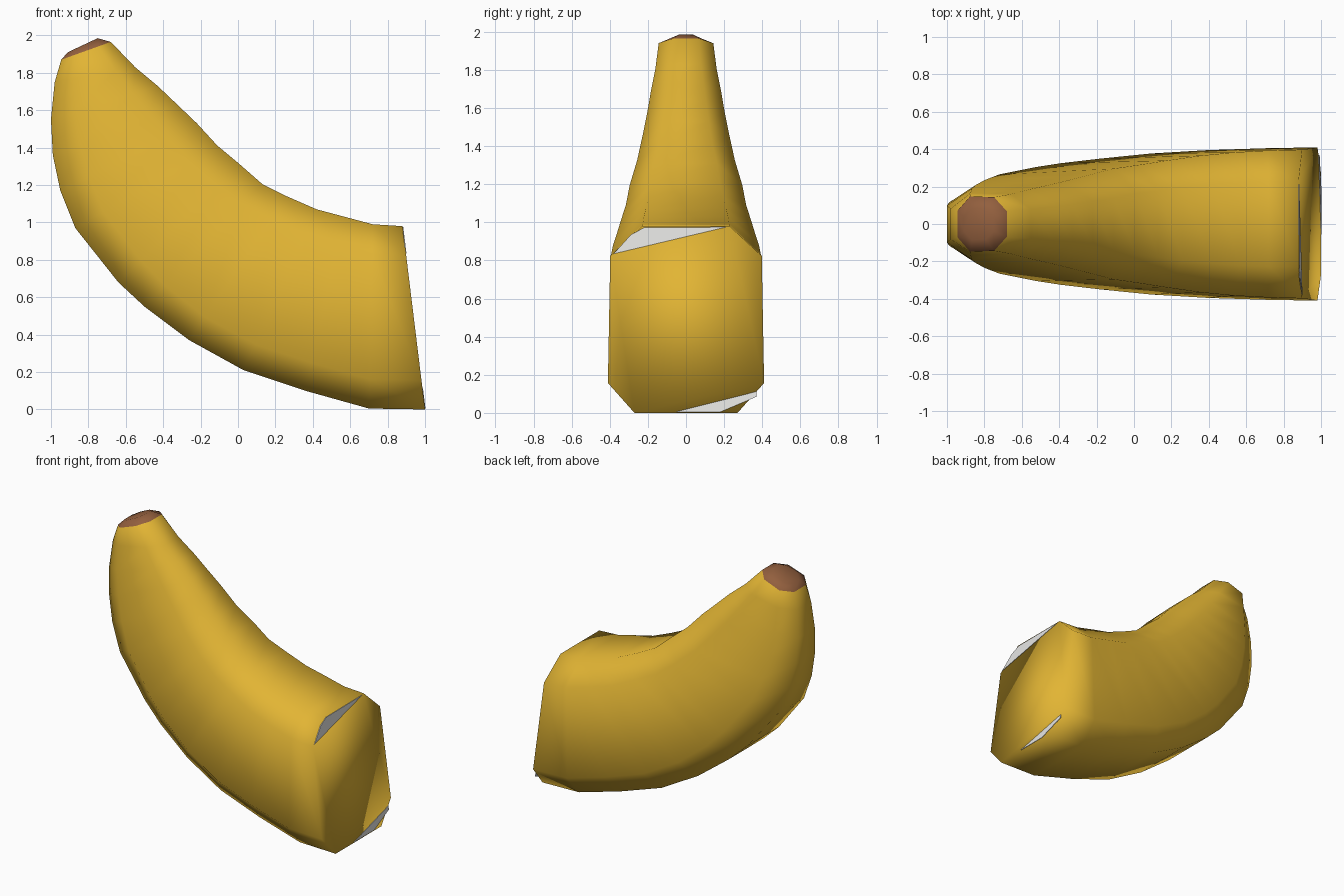
import bpy, bmesh

if "Cube" in bpy.data.objects:
    bpy.data.objects.remove(bpy.data.objects["Cube"])


def material(name, rgb):
    m = bpy.data.materials.new(name)
    m.diffuse_color = (*rgb, 1)
    m.use_nodes = True
    m.node_tree.nodes["Principled BSDF"].inputs["Base Color"].default_value = m.diffuse_color
    return m


yellow = material("peel_yellow", (0.76, 0.46, 0.034))
brown = material("stem_brown", (0.29, 0.115, 0.048))
white = material("flesh_white", (0.78, 0.78, 0.77))

# Sections from tip to cut end: outer x, z, inner x, z, half width
SECTIONS = [
    (-0.91, 1.91, -0.75, 1.985, 0.085),
    (-0.945, 1.87, -0.68, 1.965, 0.148),
    (-0.98, 1.75, -0.55, 1.83, 0.165),
    (-1.00, 1.55, -0.43, 1.73, 0.19),
    (-0.99, 1.36, -0.33, 1.635, 0.21),
    (-0.95, 1.17, -0.22, 1.53, 0.235),
    (-0.87, 0.97, -0.11, 1.41, 0.265),
    (-0.64, 0.68, 0.01, 1.31, 0.305),
    (-0.50, 0.55, 0.13, 1.205, 0.325),
    (-0.26, 0.37, 0.26, 1.14, 0.35),
    (0.03, 0.21, 0.42, 1.07, 0.377),
    (0.36, 0.10, 0.57, 1.03, 0.395),
    (0.70, 0.005, 0.72, 0.99, 0.405),
    (1.00, 0.00, 0.88, 0.98, 0.41),
]


def build(name, bm, mats):
    bmesh.ops.recalc_face_normals(bm, faces=bm.faces[:])
    for f in bm.faces:
        f.smooth = True
    me = bpy.data.meshes.new(name)
    bm.to_mesh(me)
    bm.free()
    for m in mats:
        me.materials.append(m)
    ob = bpy.data.objects.new(name, me)
    bpy.context.collection.objects.link(ob)
    return ob


# Curved body: octagonal rings lofted along the sections
bm = bmesh.new()
rings = []
for i, (ox, oz, ix, iz, w) in enumerate(SECTIONS):
    t = min(1, i / 9)
    low = 0.45 + 0.21 * t          # flat share of the outer edge
    high = 0.45 + 0.11 * t         # flat share of the inner edge
    h = 0.27 - 0.11 * t            # corner height share
    half = [(low, 0), (1, h), (0.97, 1 - h), (high, 1)]
    loop = half + [(-a, b) for a, b in reversed(half)]
    rings.append([bm.verts.new((ox + (ix - ox) * b, a * w, oz + (iz - oz) * b))
                  for a, b in loop])
for k, (r, s) in enumerate(zip(rings, rings[1:])):
    for j in range(8):
        n = (j + 1) % 8
        f = bm.faces.new((r[j], r[n], s[n], s[j]))
        f.material_index = 1 if k == 0 else 0
bm.faces.new(rings[0]).material_index = 1   # stem tip
bm.faces.new(rings[-1])                     # cut end
build("banana_body", bm, [yellow, brown])

# Pale slivers on the cut end, thin plates given as y, z
SLIVERS = {
    "upper_flesh_sliver": [(-0.38, 0.835), (-0.29, 0.935), (-0.22, 0.972), (0.21, 0.975)],
    "lower_flesh_sliver": [(-0.055, 0.005), (0.16, 0.005), (0.37, 0.115), (0.37, 0.13)],
}
SLIVERS["lower_flesh_sliver"] = [(-0.055, 0.005), (0.18, 0.005), (0.37, 0.085), (0.37, 0.112)]
for name, pts in SLIVERS.items():
    bm = bmesh.new()
    back, front = ([bm.verts.new((1.0 - 0.1224 * z + d, y, z)) for y, z in pts]
                   for d in (-0.002, 0.003))
    bm.faces.new(front)
    bm.faces.new(back[::-1])
    for j in range(4):
        n = (j + 1) % 4
        bm.faces.new((back[j], back[n], front[n], front[j]))
    ob = build(name, bm, [white])
    for p in ob.data.polygons:
        p.use_smooth = False
